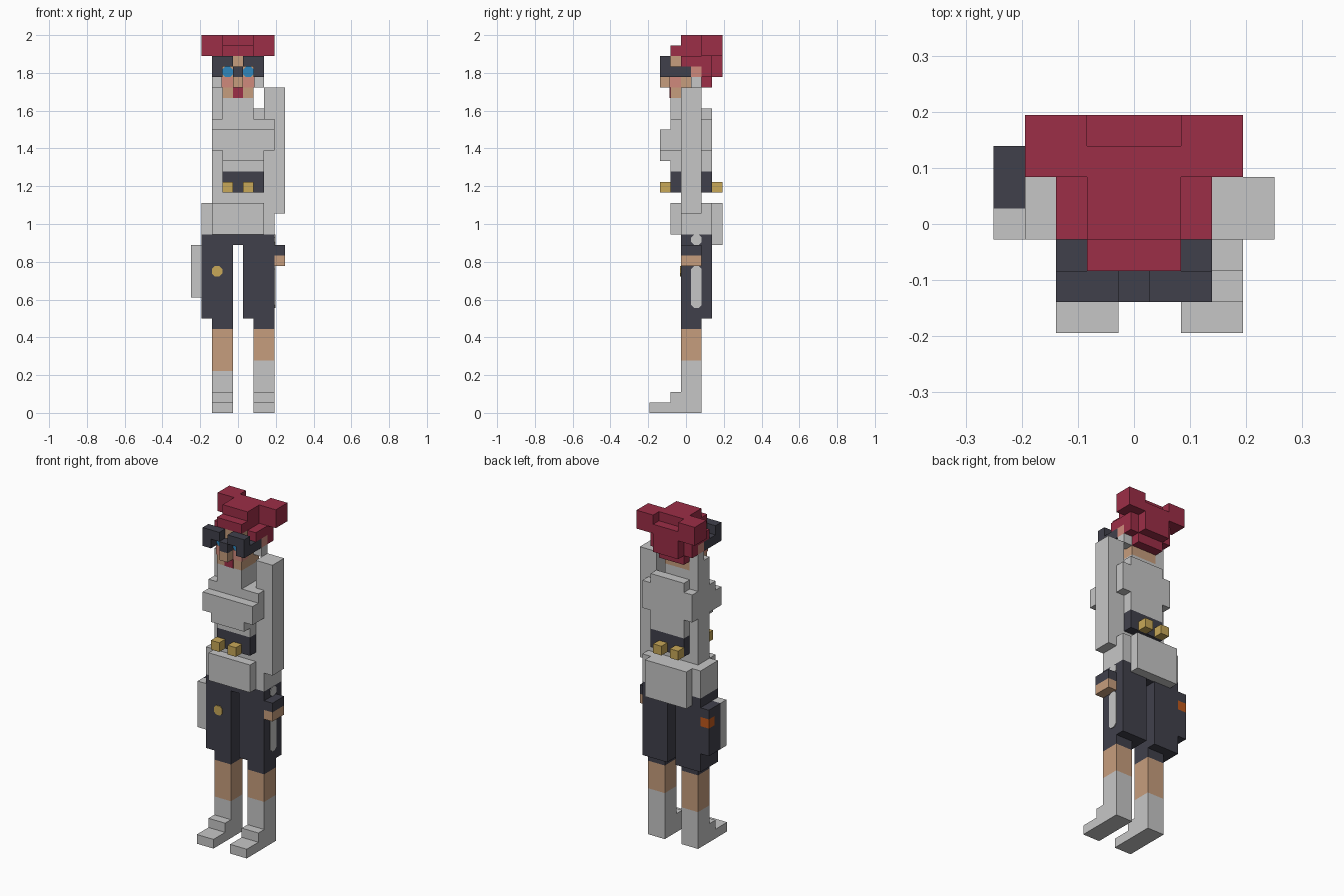
import bpy, bmesh, math
from mathutils import Vector, Matrix

cube = bpy.data.objects.get("Cube")
if cube:
    bpy.data.objects.remove(cube, do_unlink=True)

U = 2 / 36                                  # one block
ORIGIN = Vector((-4.5, -3.5, 0))            # grid corner, in blocks


def material(name, rgb):
    lin = [((c / 255 + 0.055) / 1.055) ** 2.4 for c in rgb] + [1]
    m = bpy.data.materials.new(name)
    m.use_nodes = True
    m.diffuse_color = lin
    bsdf = next(n for n in m.node_tree.nodes if n.type == 'BSDF_PRINCIPLED')
    bsdf.inputs["Base Color"].default_value = lin
    return m


GREY = material("light grey cloth", (198, 198, 198))
DARK = material("charcoal cloth", (64, 64, 75))
RED = material("crimson hair", (156, 46, 71))
SKIN = material("skin", (198, 157, 125))
PINK = material("blush pink", (208, 138, 124))
GOLD = material("gold", (200, 168, 88))
BLUE = material("lens blue", (48, 135, 190))
ORANGE = material("orange", (190, 88, 28))


def finish(name, bm, mat):
    bmesh.ops.recalc_face_normals(bm, faces=bm.faces)
    me = bpy.data.meshes.new(name)
    bm.to_mesh(me)
    bm.free()
    me.materials.append(mat)
    ob = bpy.data.objects.new(name, me)
    bpy.context.collection.objects.link(ob)
    return ob


def blocks(name, mat, *boxes):
    """Boxes in block units: (x0, x1, y0, y1, z0, z1)."""
    bm = bmesh.new()
    for x0, x1, y0, y1, z0, z1 in boxes:
        size = Vector((x1 - x0, y1 - y0, z1 - z0)) * U
        mid = (Vector((x0 + x1, y0 + y1, z0 + z1)) / 2 + ORIGIN) * U
        bmesh.ops.create_cube(bm, size=1, matrix=Matrix.Translation(mid) @ Matrix.Diagonal((*size, 1)))
    return finish(name, bm, mat)


def badge(name, mat, centre, width, height, side=False):
    """Thin plate with cut corners, facing the front or the +x side."""
    c, w, h = 0.27, width / 2, height / 2
    outline = [(-w + c, -h), (w - c, -h), (w, -h + c), (w, h - c),
               (w - c, h), (-w + c, h), (-w, h - c), (-w, -h + c)]
    bm = bmesh.new()
    base = (Vector(centre) + ORIGIN) * U
    out = Vector((1, 0, 0)) if side else Vector((0, -1, 0))
    across = Vector((0, 1, 0)) if side else Vector((1, 0, 0))
    vs = [bm.verts.new(base + (across * a + Vector((0, 0, b))) * U) for a, b in outline]
    face = bm.faces.new(vs)
    ext = bmesh.ops.extrude_face_region(bm, geom=[face])
    moved = [g for g in ext["geom"] if isinstance(g, bmesh.types.BMVert)]
    bmesh.ops.translate(bm, verts=moved, vec=out * 0.004)
    return finish(name, bm, mat)


T = 0.07                                    # plate thickness in blocks

# Legs: name, shin x, thigh x, boot height
for side, sx, tx, boot in (("right", 2, 1, 4), ("left", 6, 5, 5)):
    blocks(side + "_boot", GREY, (sx, sx + 2, 0, 5, 0, 1), (sx, sx + 2, 2, 5, 1, 2),
           (sx, sx + 2, 3, 5, 2, boot))
    blocks(side + "_shin", SKIN, (sx, sx + 2, 3, 5, boot, 8))
    blocks(side + "_trouser_leg", DARK, (tx, tx + 3, 3, 6, 9, 17), (sx, sx + 2, 3, 5, 8, 9))
blocks("crotch", DARK, (4, 5, 3, 6, 16, 17))
badge("thigh_button", GOLD, (2.5, 3, 13.5), 1, 1)
badge("trouser_stripe", GREY, (8, 4.5, 12), 1, 4, side=True)
badge("hip_tab", GREY, (8, 4.5, 16.5), 1, 1, side=True)

# Hips and jacket skirt
blocks("hips", GREY, (1, 8, 3, 6, 17, 20), (2, 7, 3, 5, 20, 21))
blocks("skirt_front", GREY, (2, 7, 2, 3, 17, 20))
blocks("skirt_back", GREY, (2, 7, 6, 7, 16, 20))

# Waist with gold buckles front and back
blocks("waist", DARK, (3, 7, 2, 6, 21, 23))
for name, y in (("front", 1), ("back", 6)):
    blocks(name + "_buckles", GOLD, *[(x, x + 1, y, y + 1, 21, 22) for x in (3, 5)])

# Torso
blocks("torso", GREY, (3, 7, 2, 6, 23, 25), (2, 8, 2, 5, 25, 28))
blocks("chest", GREY, (2, 8, 1, 2, 25, 27), (3, 7, 1, 2, 24, 25))
blocks("back_panel", GREY, (2, 8, 5, 6, 25, 28), (3, 7, 5, 6, 28, 29))
blocks("collar", GREY, (3, 6, 2, 5, 28, 30))

# Arms
blocks("left_arm", GREY, (7, 9, 3, 5, 19, 31))
blocks("right_arm", GREY, (2, 3, 3, 5, 19, 31))
blocks("left_cuff", DARK, (8, 9, 3, 5, 15, 16))
blocks("left_hand", SKIN, (8, 9, 3, 5, 14, 15))

# Hip holster on the right side
blocks("holster_front", GREY, (0, 1, 3, 4, 11, 16))
blocks("holster", DARK, (0, 1, 4, 6, 11, 14), (0, 1, 4, 6, 15, 16), (0, 1, 4, 5, 14, 15))
blocks("holster_clasp", ORANGE, (0, 1, 5, 6, 14, 15))

# Head and face
blocks("head", SKIN, (3, 6, 2, 5, 30, 34))
blocks("nose", SKIN, (4, 5, 1, 2, 31, 32))
blocks("mouth", RED, (4, 5, 2 - T, 2, 30, 31))
blocks("cheeks", PINK, (3, 4, 2 - T, 3, 31, 32), (5, 6, 2 - T, 3, 31, 32),
       (3 - T, 3, 2 - T, 3, 31, 32), (6, 6 + T, 2 - T, 3, 31, 32))
for side, x in (("right", 2), ("left", 6)):
    blocks(side + "_ear", PINK, (x, x + 1, 4, 5, 32, 33))
    blocks(side + "_earring", GREY, (x, x + 1, 4, 5, 31, 32))

# Glasses
blocks("glasses_frame", DARK, (2, 4, 1, 2, 33, 34), (5, 7, 1, 2, 33, 34),
       *[(x, x + 1, 1, 2, 32, 33) for x in (2, 4, 6)],
       *[(x, x + 1, 2, 4, 32, 33) for x in (2, 6)])
for side, x in (("right", 3.5), ("left", 5.5)):
    badge(side + "_lens", BLUE, (x, 2, 32.5), 1, 1)

# Hair
blocks("hair_top", RED, (3, 6, 2, 7, 34, 35), (3, 6, 3, 6, 35, 36))
blocks("hair_sides", RED, *[(x, x + 1, 3, 5, 33, 34) for x in (2, 6)])
blocks("hair_back", RED, (2, 7, 5, 6, 32, 34), (3, 6, 6, 7, 32, 34), (3, 6, 5, 6, 31, 32))
for side, x in (("right", 1), ("left", 6)):
    blocks(side + "_bun", RED, (x, x + 2, 5, 7, 34, 36))
